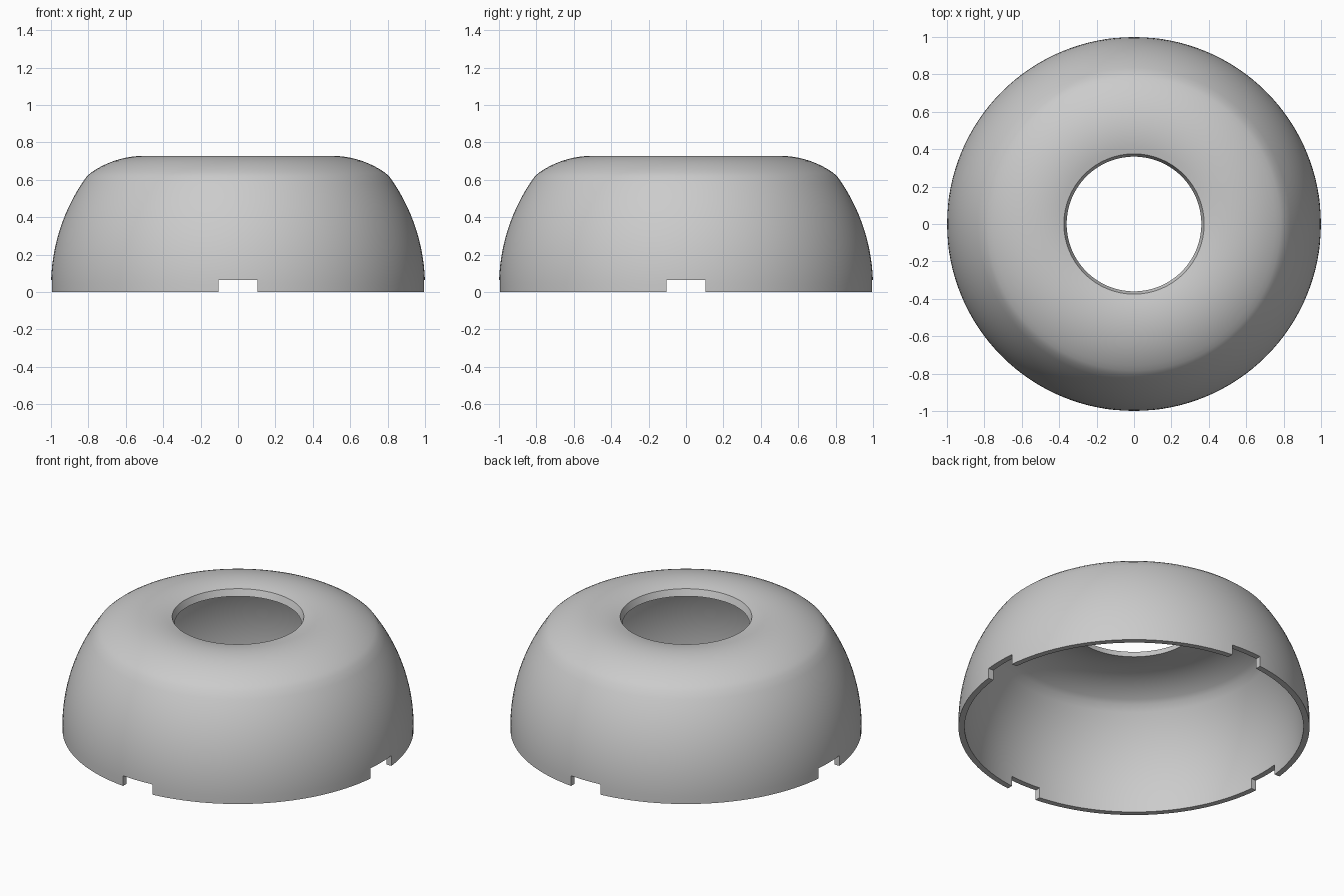
import bpy, bmesh, math
from mathutils import Vector

cube = bpy.data.objects.get("Cube")
if cube:
    bpy.data.objects.remove(cube, do_unlink=True)

SEGMENTS = 128
WALL = 0.035
HOLE_TOP, HOLE_BOTTOM = 0.375, 0.36

grey = bpy.data.materials.new("light grey")
grey.use_nodes = True
colour = (0.6, 0.6, 0.6, 1)
grey.diffuse_color = colour
grey.node_tree.nodes["Principled BSDF"].inputs["Base Color"].default_value = colour


def arc(cx, cz, radius, start, end, steps):
    """Points (r, z) on a circle between two angles."""
    angles = [start + (end - start) * i / steps for i in range(steps + 1)]
    return [(cx + radius * math.cos(a), cz + radius * math.sin(a)) for a in angles]


def shell_side(offset, corner, hole):
    """Spherical wall followed by the rounded shoulder, up to the hole."""
    r, z = corner
    wall_r, top_r = 1 - offset, 0.5 - offset
    side = arc(0, 0.03, wall_r, math.asin(-0.03 / wall_r), math.atan2(z - 0.03, r), 14)
    top = arc(0.5, 0.228, top_r, math.atan2(z - 0.228, r - 0.5),
              math.acos((hole - 0.5) / top_r), 14)
    return side + top[1:]


# Closed wall section, spun around the vertical axis
outer = shell_side(0, (0.81, 0.62), HOLE_TOP)
inner = shell_side(WALL, (0.778, 0.60), HOLE_BOTTOM)
section = outer + inner[::-1]

bm = bmesh.new()
rings = []
for i in range(SEGMENTS):
    a = 2 * math.pi * i / SEGMENTS
    rings.append([bm.verts.new((r * math.cos(a), r * math.sin(a), z)) for r, z in section])
for i in range(SEGMENTS):
    near, far = rings[i], rings[(i + 1) % SEGMENTS]
    for j in range(len(section)):
        k = (j + 1) % len(section)
        bm.faces.new((near[j], far[j], far[k], near[k]))
bmesh.ops.recalc_face_normals(bm, faces=bm.faces)
mesh = bpy.data.meshes.new("dome_shell")
bm.to_mesh(mesh)
bm.free()
shell = bpy.data.objects.new("dome_shell", mesh)
bpy.context.collection.objects.link(shell)
mesh.materials.append(grey)
bpy.context.view_layer.objects.active = shell

# Four notches in the bottom edge, cut by two crossing bars
for name, size in (("notch_cutter_x", (2.4, 0.206, 0.2)), ("notch_cutter_y", (0.206, 2.4, 0.2))):
    bpy.ops.mesh.primitive_cube_add(size=1, location=(0, 0, -0.036))
    cutter = bpy.context.object
    cutter.name = name
    cutter.scale = size
    cutter.hide_render = True
    bpy.context.view_layer.objects.active = shell
    cut = shell.modifiers.new(name, 'BOOLEAN')
    cut.operation = 'DIFFERENCE'
    cut.solver = 'EXACT'
    cut.object = cutter
    bpy.ops.object.modifier_apply(modifier=cut.name)
    bpy.data.objects.remove(cutter, do_unlink=True)

# Smooth curves with crisp rims and notches
bpy.ops.object.select_all(action='DESELECT')
shell.select_set(True)
bpy.context.view_layer.objects.active = shell
bpy.ops.object.shade_smooth_by_angle(angle=math.radians(30))
